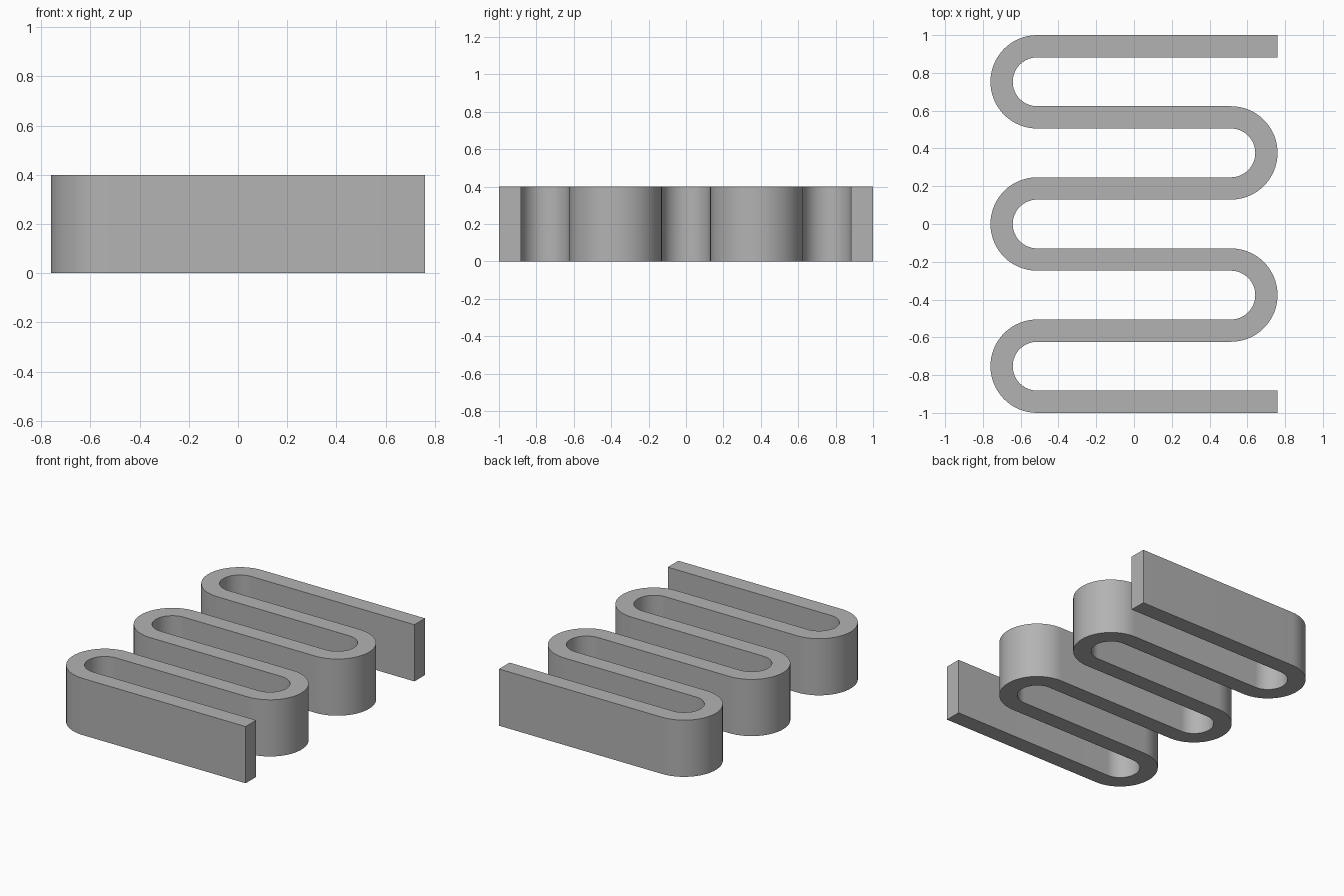
import bpy
import bmesh
from math import sin, cos, pi
from mathutils import Vector

cube = bpy.data.objects.get("Cube")
if cube:
    bpy.data.objects.remove(cube, do_unlink=True)

THICK = 0.118                 # wall thickness of the strip
HEIGHT = 0.4
RUNS = 6                      # straight runs
PITCH = (2 - THICK) / (RUNS - 1)
RADIUS = PITCH / 2            # centreline radius of each bend
END_X = 0.76
BEND_X = END_X - RADIUS - THICK / 2
STEPS = 32                    # segments per half-turn

# Centreline of the serpentine: (point, sideways normal) pairs, front to back
y0 = -1 + THICK / 2
path = [(Vector((END_X, y0)), Vector((0, -1)))]
for i in range(RUNS - 1):
    side = -1 if i % 2 == 0 else 1
    centre = Vector((side * BEND_X, y0 + (i + 0.5) * PITCH))
    for k in range(STEPS + 1):
        a = -pi / 2 + pi * k / STEPS
        out = Vector((side * cos(a), sin(a)))
        path.append((centre + out * RADIUS, out * -side))
path.append((Vector((END_X, -y0)), Vector((0, -1))))

# Rectangular section swept along the centreline
bm = bmesh.new()
rings = []
for point, normal in path:
    # keep the normal on one consistent side of the strip
    n = normal if normal is path[0][1] or normal is path[-1][1] else -normal
    if rings and (n.dot(last_n) < 0):
        n = -n
    last_n = n
    ring = []
    for s, z in ((1, 0), (1, HEIGHT), (-1, HEIGHT), (-1, 0)):
        p = point + n * s * THICK / 2
        ring.append(bm.verts.new((p.x, p.y, z)))
    rings.append(ring)
for a, b in zip(rings, rings[1:]):
    for j in range(4):
        k = (j + 1) % 4
        bm.faces.new((a[j], a[k], b[k], b[j]))
bm.faces.new(rings[0])
bm.faces.new(rings[-1])
bmesh.ops.recalc_face_normals(bm, faces=bm.faces)

mesh = bpy.data.meshes.new("serpentine_strip")
bm.to_mesh(mesh)
bm.free()
strip = bpy.data.objects.new("serpentine_strip", mesh)
bpy.context.collection.objects.link(strip)

# Plain grey
grey = bpy.data.materials.new("grey")
grey.use_nodes = True
colour = (0.45, 0.45, 0.45, 1)
grey.diffuse_color = colour
grey.node_tree.nodes["Principled BSDF"].inputs["Base Color"].default_value = colour
mesh.materials.append(grey)

# Smooth bends, sharp rims
bpy.context.view_layer.objects.active = strip
strip.select_set(True)
bpy.ops.object.shade_smooth_by_angle(angle=pi / 6)
